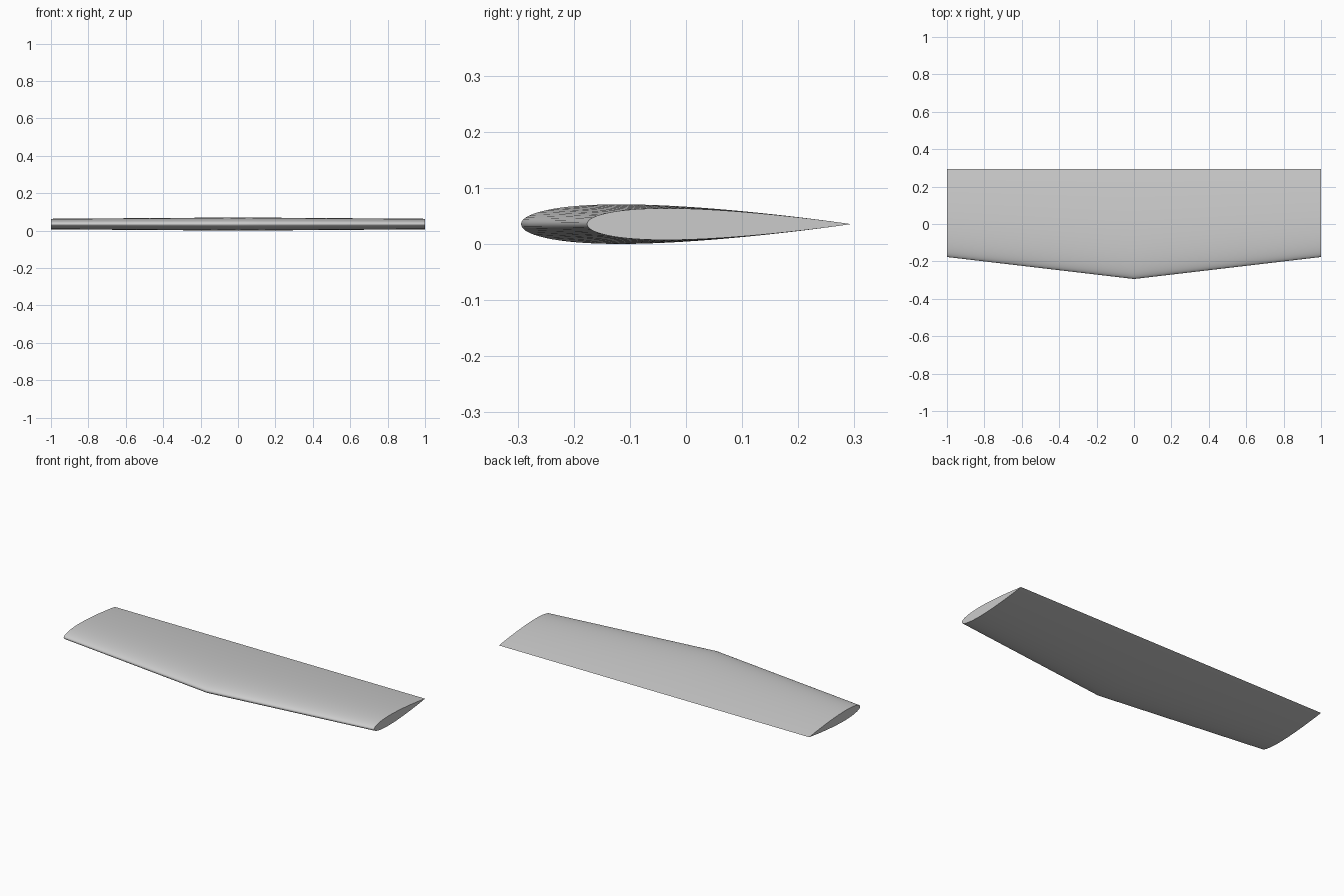
import bpy, bmesh, math

cube = bpy.data.objects.get("Cube")
if cube:
    bpy.data.objects.remove(cube, do_unlink=True)

ROOT_CHORD = 0.588
TAPER = 0.8
THICKNESS = 0.12
TRAILING_Y = ROOT_CHORD / 2
MID_Z = ROOT_CHORD * THICKNESS / 2
STEPS = 40      # points along each side of the section
BAYS = 8        # spanwise bays per half wing


def half_thickness(t):
    """Symmetric airfoil half thickness with a closed trailing edge."""
    return 5 * THICKNESS * (0.2969 * math.sqrt(t) - 0.126 * t - 0.3516 * t**2
                            + 0.2843 * t**3 - 0.1036 * t**4)


# Unit section: along the top to the leading edge, then back underneath
spaced = [(1 + math.cos(math.pi * i / STEPS)) / 2 for i in range(STEPS + 1)]
section = [(t, half_thickness(t)) for t in spaced]
section += [(t, -half_thickness(t)) for t in spaced[-2:0:-1]]

# Wing: loft the section from tip to tip with a straight trailing edge
bm = bmesh.new()
rings = []
for s in range(-BAYS, BAYS + 1):
    x = s / BAYS
    chord = ROOT_CHORD * (1 - (1 - TAPER) * abs(x))
    rings.append([bm.verts.new((x, TRAILING_Y - chord * (1 - t), MID_Z + chord * h))
                  for t, h in section])
for a, b in zip(rings, rings[1:]):
    for i in range(len(section)):
        j = (i + 1) % len(section)
        bm.faces.new((a[i], a[j], b[j], b[i]))

# Flat wing tips
bm.faces.new(rings[0])
bm.faces.new(rings[-1])
bmesh.ops.recalc_face_normals(bm, faces=bm.faces)

mesh = bpy.data.meshes.new("wing")
bm.to_mesh(mesh)
bm.free()
wing = bpy.data.objects.new("wing", mesh)
bpy.context.collection.objects.link(wing)

# Plain grey skin
grey = bpy.data.materials.new("light grey")
grey.use_nodes = True
colour = (0.6, 0.6, 0.6, 1)
grey.diffuse_color = colour
grey.node_tree.nodes["Principled BSDF"].inputs["Base Color"].default_value = colour
mesh.materials.append(grey)

bpy.ops.object.select_all(action="DESELECT")
wing.select_set(True)
bpy.context.view_layer.objects.active = wing
bpy.ops.object.shade_smooth_by_angle(angle=math.radians(30))
